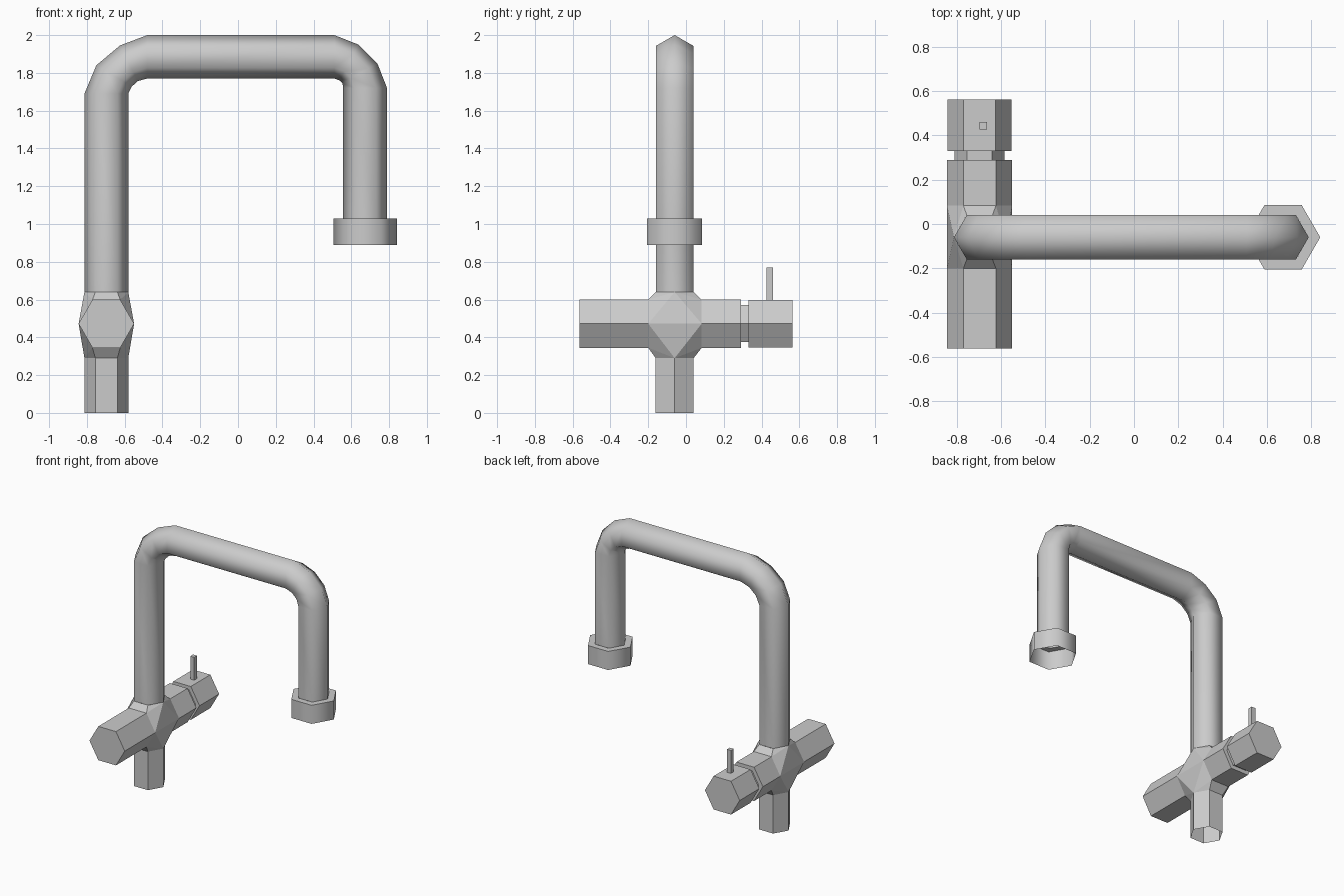
import bpy, bmesh, math
from mathutils import Vector

if "Cube" in bpy.data.objects:
    bpy.data.objects.remove(bpy.data.objects["Cube"])

X, Y, Z = -0.697, -0.06, 0.472      # centre of the valve junction
AX, AY, AZ = Vector((1, 0, 0)), Vector((0, 1, 0)), Vector((0, 0, 1))
S = math.sin(math.pi / 3)


def hexagon(c, a, b):
    """Six points around c; a = corner vector, b = flat-direction radius vector."""
    return [Vector(c) + a * math.cos(k * math.pi / 3) + b * math.sin(k * math.pi / 3)
            for k in range(6)]


def finish(bm, name, smooth=False):
    bmesh.ops.recalc_face_normals(bm, faces=bm.faces)
    me = bpy.data.meshes.new(name)
    bm.to_mesh(me)
    bm.free()
    ob = bpy.data.objects.new(name, me)
    bpy.context.collection.objects.link(ob)
    if smooth:
        bpy.ops.object.select_all(action='DESELECT')
        ob.select_set(True)
        bpy.context.view_layer.objects.active = ob
        bpy.ops.object.shade_smooth_by_angle(angle=math.radians(65))
    return ob


def loft(name, rings, caps=(False, False), smooth=False):
    bm = bmesh.new()
    vs = [[bm.verts.new(p) for p in r] for r in rings]
    for r, q in zip(vs, vs[1:]):
        for i in range(6):
            j = (i + 1) % 6
            bm.faces.new((r[i], r[j], q[j], q[i]))
    if caps[0]:
        bm.faces.new(vs[0])
    if caps[1]:
        bm.faces.new(vs[-1])
    return finish(bm, name, smooth)


def upright(x, z, r):
    return hexagon((x, Y, z), AX * r, AY * r)


def across(y, r):
    return hexagon((X, y, Z), AX * r, AZ * r)


# Riser stub below the valve, open at the base
loft("inlet_pipe", [upright(X, 0, 0.116), upright(X, 0.29, 0.116)])

# Flared junction: hull of the four pipe ends, with the ends left open
ends = [upright(X, 0.29, 0.116), upright(X, 0.64, 0.116), across(-0.2, 0.147), across(0.083, 0.147)]
bm = bmesh.new()
for ring in ends:
    for p in ring:
        bm.verts.new(p)
bmesh.ops.convex_hull(bm, input=bm.verts[:])
bm.normal_update()
bmesh.ops.delete(bm, geom=[f for f in bm.faces if max(abs(f.normal.y), abs(f.normal.z)) > 0.999],
                 context='FACES_ONLY')
bmesh.ops.dissolve_limit(bm, angle_limit=0.01, verts=bm.verts[:], edges=bm.edges[:])
finish(bm, "valve_junction")

# Cross bar with neck and rotating handle
loft("valve_body", [across(-0.563, 0.147), across(-0.2, 0.147)], (True, False))
loft("valve_handle", [across(0.083, 0.147), across(0.29, 0.147), across(0.29, 0.113),
                      across(0.33, 0.113), across(0.33, 0.145), across(0.563, 0.145)], (False, True))

# Lever pin on the handle
bpy.ops.mesh.primitive_cube_add(size=1, location=(-0.68, 0.443, 0.68))
lever = bpy.context.object
lever.name = "lever_pin"
lever.scale = (0.033, 0.033, 0.18)

# Spout: outer and inner (x, z) points along the bent pipe
path = [((-0.813, 0.64), (-0.581, 0.64)), ((-0.813, 1.69), (-0.581, 1.69)),
        ((-0.75, 1.84), (-0.562, 1.728)), ((-0.625, 1.945), (-0.53, 1.757)),
        ((-0.48, 2.0), (-0.48, 1.77)), ((0.51, 2.0), (0.51, 1.77)),
        ((0.637, 1.95), (0.538, 1.76)), ((0.738, 1.85), (0.553, 1.745)),
        ((0.789, 1.72), (0.557, 1.72)), ((0.789, 1.03), (0.557, 1.03))]
rings = []
for o, i in path:
    a, b = Vector((o[0], Y, o[1])), Vector((i[0], Y, i[1]))
    rings.append(hexagon((a + b) / 2, (a - b) / 2, AY * 0.1 / S))
loft("spout_pipe", rings, smooth=True)

# Nozzle collar, open underneath
loft("nozzle", [upright(0.673, 1.03, 0.116), upright(0.673, 1.03, 0.168),
                upright(0.673, 0.89, 0.168)], smooth=True)
